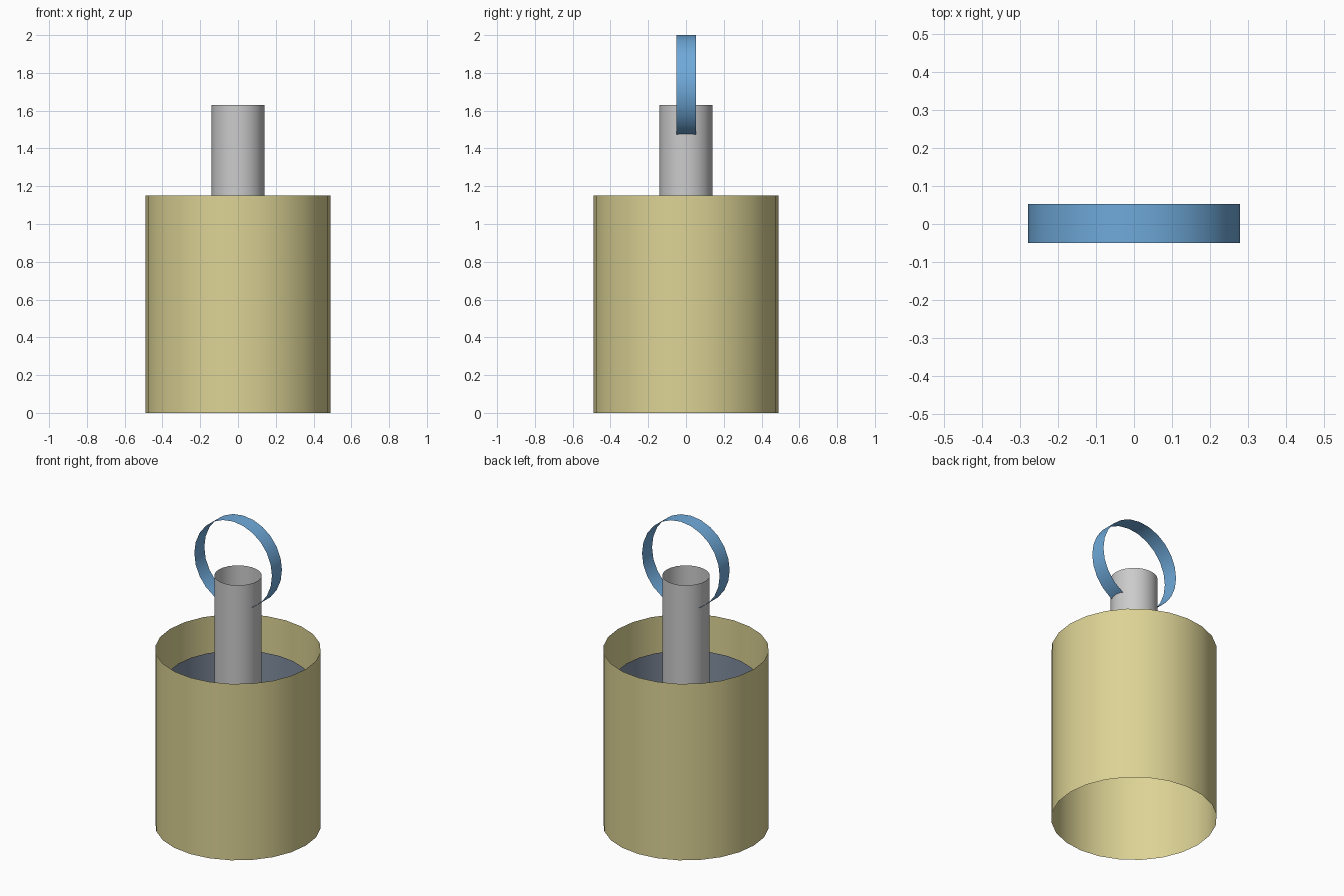
import bpy
from math import pi

if "Cube" in bpy.data.objects:
    bpy.data.objects.remove(bpy.data.objects["Cube"])


def material(name, rgb):
    m = bpy.data.materials.new(name)
    m.diffuse_color = (*rgb, 1)
    m.use_nodes = True
    m.node_tree.nodes["Principled BSDF"].inputs["Base Color"].default_value = m.diffuse_color
    return m


def tube(name, radius, start, end, sides, mat=None, along_y=False, z=0):
    """Thin open-ended tube from start to end along z (or y)."""
    mid = (start + end) / 2
    bpy.ops.mesh.primitive_cylinder_add(
        vertices=sides, radius=radius, depth=end - start, end_fill_type='NOTHING',
        location=(0, mid, z) if along_y else (0, 0, mid),
        rotation=(pi / 2, 0, 0) if along_y else (0, 0, 0))
    ob = bpy.context.object
    ob.name = name
    bpy.ops.object.shade_smooth_by_angle()
    if mat:
        ob.data.materials.append(mat)
    return ob


yellow = material("yellow", (0.72, 0.65, 0.30))
blue = material("blue", (0.16, 0.40, 0.70))
slate = material("slate", (0.22, 0.27, 0.35))

# Outer shell, recessed inner sleeve, central stem
tube("outer_shell", 0.49, 0.0, 1.15, 24, yellow)
tube("inner_sleeve", 0.43, 0.58, 0.94, 24, slate)
tube("stem", 0.14, 0.60, 1.63, 24)

# Pull ring passing through the stem
tube("pull_ring", 0.28, -0.05, 0.053, 24, blue, along_y=True, z=1.72)
